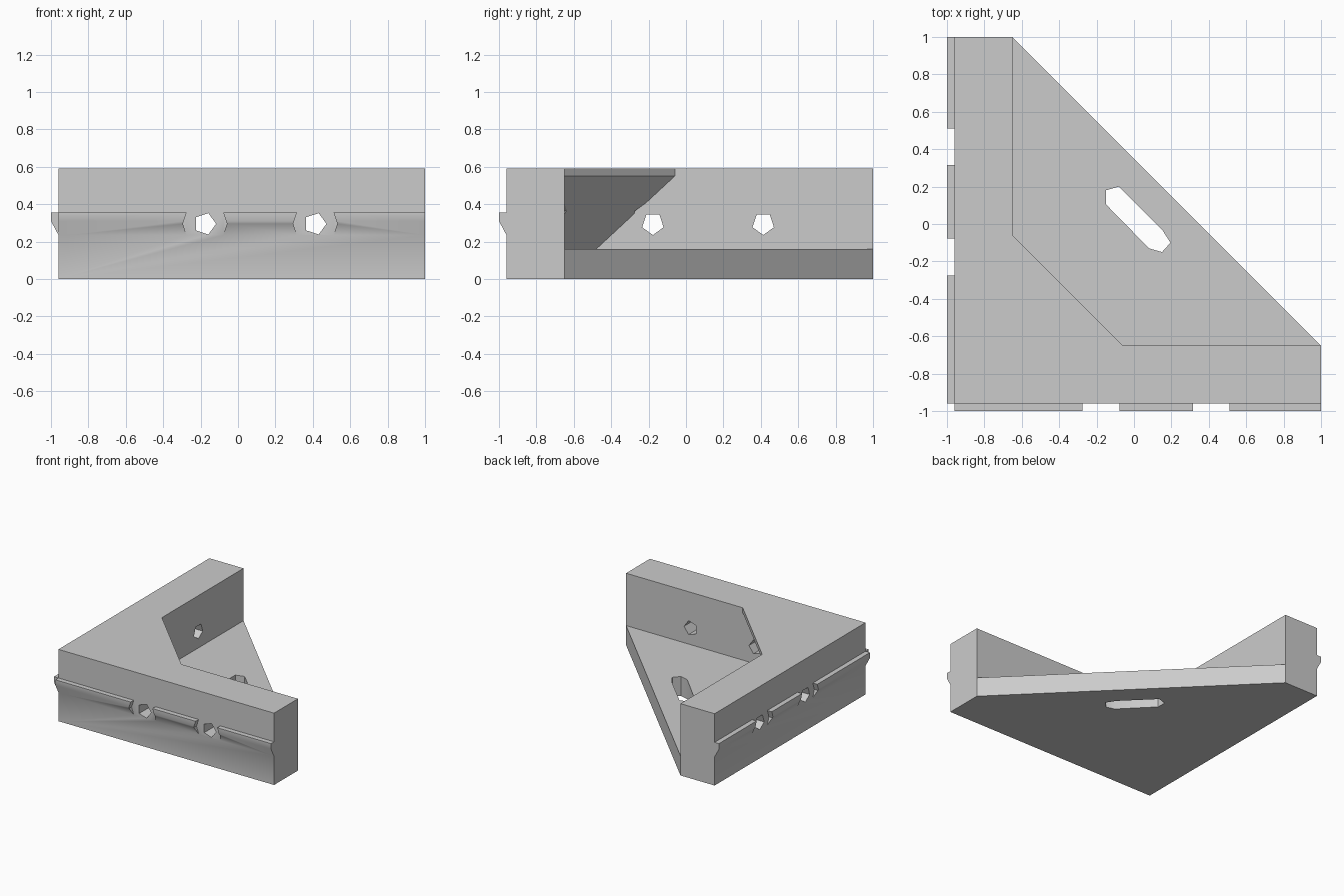
import bpy
import bmesh
from math import cos, sin, tau, radians

if "Cube" in bpy.data.objects:
    bpy.data.objects.remove(bpy.data.objects["Cube"])

OUTER, INNER, END = -0.96, -0.65, 1.0     # wall planes shared by both arms
HEIGHT, FLOOR, HOLE_Z = 0.59, 0.16, 0.295
HOLES = (-0.177, 0.413)


def loft(name, rings):
    """Closed solid through rings with equal point counts."""
    bm = bmesh.new()
    loops = [[bm.verts.new(p) for p in ring] for ring in rings]
    bm.faces.new(loops[0])
    bm.faces.new(loops[-1])
    for low, high in zip(loops, loops[1:]):
        for i in range(len(low)):
            j = (i + 1) % len(low)
            bm.faces.new((low[i], low[j], high[j], high[i]))
    bmesh.ops.recalc_face_normals(bm, faces=bm.faces)
    mesh = bpy.data.meshes.new(name)
    bm.to_mesh(mesh)
    bm.free()
    obj = bpy.data.objects.new(name, mesh)
    bpy.context.collection.objects.link(obj)
    return obj


def place(side, along, depth, z):
    """Front arm runs along x, side arm is its mirror along y."""
    return (depth, along, z) if side else (along, depth, z)


def bore(side, along, sides, radius, start, stop, turn=0.0):
    angles = [turn + tau * i / sides for i in range(sides)]
    return loft("bore_cutter", [[place(side, along + radius * cos(a), d, HOLE_Z + radius * sin(a))
                                 for a in angles] for d in (start, stop)])


def combine(target, tool, operation="DIFFERENCE"):
    mod = target.modifiers.new("combine", "BOOLEAN")
    mod.operation, mod.solver, mod.object = operation, "EXACT", tool
    bpy.context.view_layer.objects.active = target
    bpy.ops.object.modifier_apply(modifier=mod.name)
    bpy.data.objects.remove(tool)


# Solid triangular block
outline = [(OUTER, OUTER), (END, OUTER), (END, INNER), (INNER, END), (OUTER, END)]
bracket = loft("corner_bracket", [[(x, y, z) for x, y in outline] for z in (0, HEIGHT)])

# Pocket that leaves the floor, two walls and the overhanging corner gusset
pocket = []
for z, corner in ((FLOOR, -0.48), (0.55, -0.06), (0.8, -0.06)):
    pocket.append([(INNER, corner, z), (corner, INNER, z), (1.5, INNER, z),
                   (1.5, 1.5, z), (INNER, 1.5, z)])
combine(bracket, loft("pocket_cutter", pocket))

# Outer rails with gaps around the screw holes
rail_profile = [(-0.9, 0.355), (-1.0, 0.355), (-1.0, 0.31), (OUTER, 0.235), (-0.9, 0.235)]
for side in (False, True):
    rail = loft("rail", [[place(side, along, d, z) for d, z in rail_profile]
                         for along in (OUTER, END)])
    for along in HOLES:
        combine(rail, bore(side, along, 10, 0.118, -1.1, -0.8))
    combine(bracket, rail, "UNION")

# Screw holes and head clearance through the gusset
for side in (False, True):
    turn = -tau / 4 if side else 0
    for along in HOLES:
        combine(bracket, bore(side, along, 5, 0.06, -1.1, -0.5, turn))
    combine(bracket, bore(side, HOLES[0], 10, 0.118, INNER, 0.5))

# Diagonal slot in the floor
slot = [(-0.15, 0.18), (-0.08, 0.2), (0.15, -0.03), (0.195, -0.1),
        (0.15, -0.15), (0.08, -0.13), (-0.15, 0.105)]
combine(bracket, loft("slot_cutter", [[(x, y, z) for x, y in slot] for z in (-0.1, 0.3)]))

# Single plain grey finish
grey = bpy.data.materials.new("plain_grey")
grey.use_nodes = True
colour = (0.6, 0.6, 0.6, 1)
grey.diffuse_color = colour
grey.node_tree.nodes["Principled BSDF"].inputs["Base Color"].default_value = colour
bracket.data.materials.clear()
bracket.data.materials.append(grey)

bpy.ops.object.select_all(action="DESELECT")
bracket.select_set(True)
bpy.context.view_layer.objects.active = bracket
bpy.ops.object.shade_smooth_by_angle(angle=radians(30))
